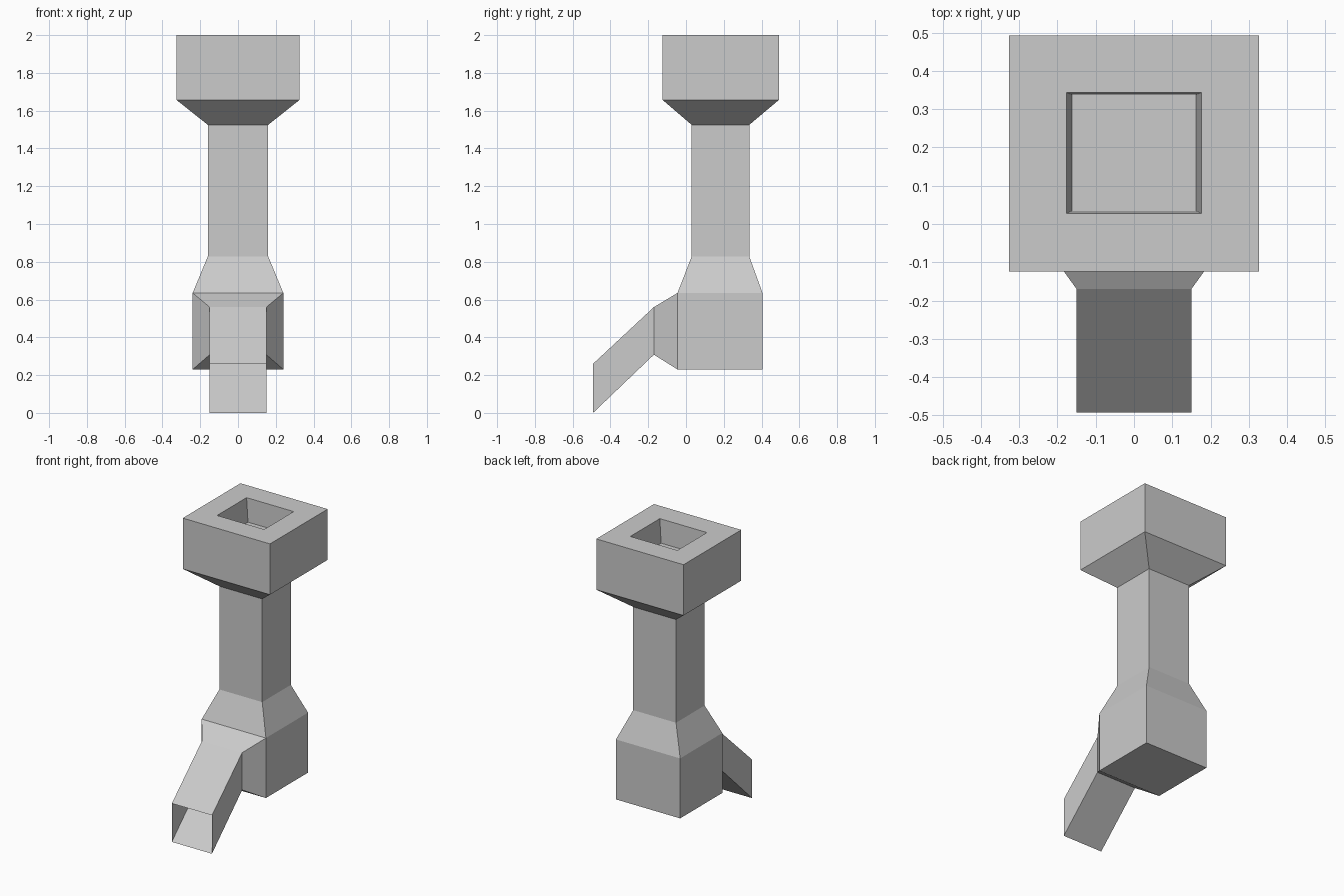
import bpy
import bmesh

if "Cube" in bpy.data.objects:
    bpy.data.objects.remove(bpy.data.objects["Cube"])


def loft(name, rings, cap_start=False, cap_end=False, skip=()):
    """Join four-cornered rings in order; skip holds (segment, side) pairs left open."""
    bm = bmesh.new()
    loops = [[bm.verts.new(p) for p in ring] for ring in rings]
    for s, (a, b) in enumerate(zip(loops, loops[1:])):
        for i in range(4):
            if (s, i) not in skip:
                j = (i + 1) % 4
                bm.faces.new((a[i], a[j], b[j], b[i]))
    if cap_start:
        bm.faces.new(loops[0][::-1])
    if cap_end:
        bm.faces.new(loops[-1])
    mesh = bpy.data.meshes.new(name)
    bm.to_mesh(mesh)
    bm.free()
    obj = bpy.data.objects.new(name, mesh)
    bpy.context.collection.objects.link(obj)
    return obj


def level(w, y0, y1, z):
    """Horizontal ring at height z."""
    return [(-w, y0, z), (w, y0, z), (w, y1, z), (-w, y1, z)]


def upright(w, z0, z1, y):
    """Vertical ring facing the front at depth y."""
    return [(-w, y, z0), (w, y, z0), (w, y, z1), (-w, y, z1)]


# Tower: base box, shoulder, shaft, flared head and recessed top opening
loft("tower", [
    level(0.24, -0.045, 0.405, 0.23),
    level(0.24, -0.045, 0.405, 0.635),
    level(0.16, 0.03, 0.335, 0.828),
    level(0.16, 0.03, 0.335, 1.525),
    level(0.326, -0.124, 0.492, 1.657),
    level(0.326, -0.124, 0.492, 2.0),
    level(0.176, 0.028, 0.343, 2.0),
    level(0.162, 0.034, 0.338, 1.84),
], cap_start=True, cap_end=True, skip={(0, 0)})

# Spout: collar narrowing from the base, then an open chute sloping down
loft("spout", [
    upright(0.24, 0.23, 0.635, -0.045),
    upright(0.15, 0.308, 0.56, -0.17),
    upright(0.15, 0.0, 0.26, -0.492),
])
